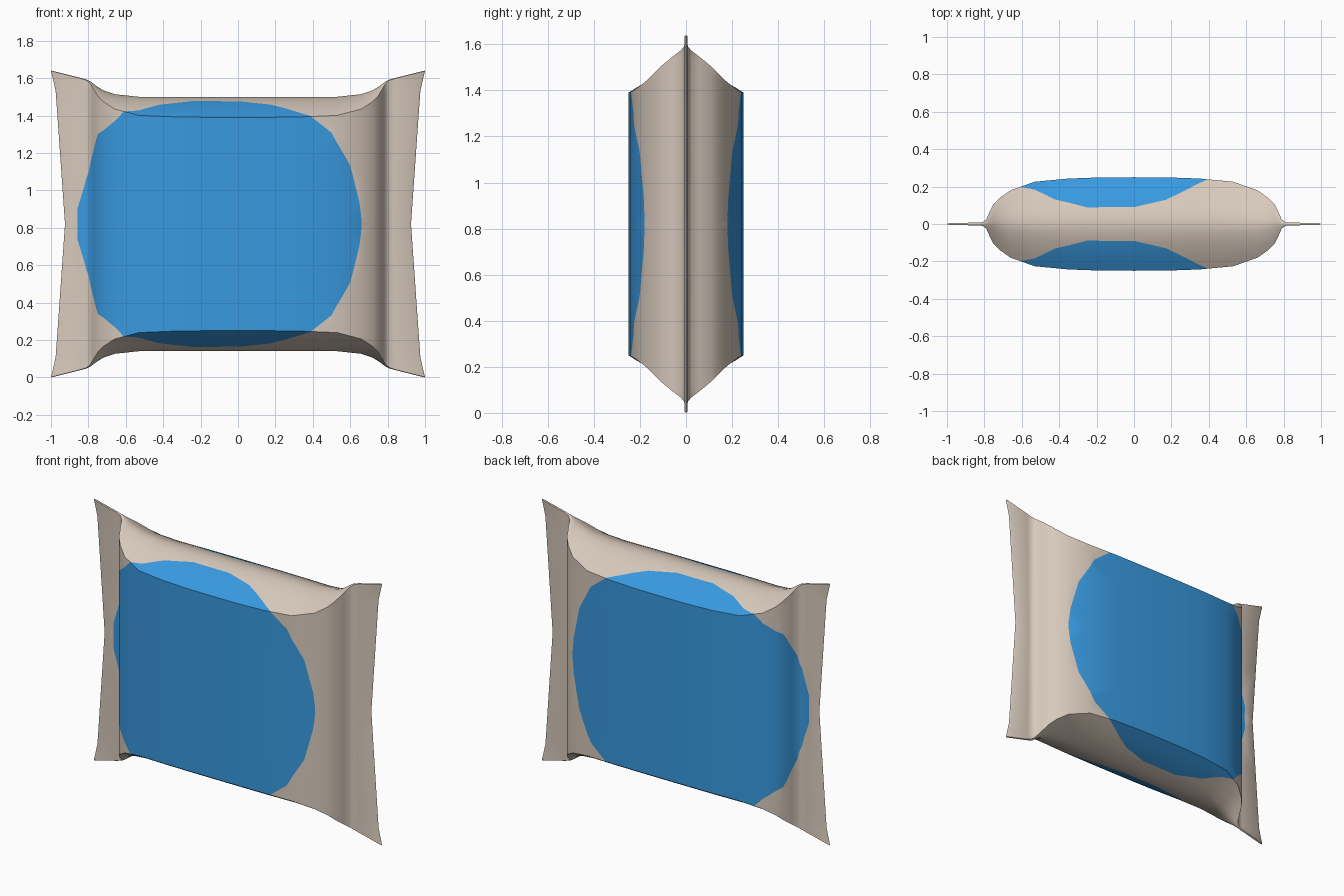
import bpy, bmesh, math
from mathutils import Vector

if "Cube" in bpy.data.objects:
    bpy.data.objects.remove(bpy.data.objects["Cube"])

# Stations along half the length: x, half thickness, half height
STATIONS = [(0, .25, .68), (.18, .249, .68), (.35, .243, .68), (.53, .226, .68),
            (.66, .18, .694), (.72, .138, .715), (.75, .108, .733), (.775, .058, .752),
            (.79, .024, .763), (.81, .010, .772), (.84, .007, .781), (.99, .006, .818),
            (1.0, 0, .82)]
CORNER = .7      # panel coordinate where the broad face folds into the side
MID_Z = .82
# Upper half of the printed patch in flat panel coordinates (x, v)
PATCH = [(.66, .03), (.65, .13), (.6, .365), (.5, .59), (.38, .71), (.25, .796),
         (.17, .844), (0, .892), (-.25, .892), (-.42, .835), (-.61, .70),
         (-.75, .49), (-.775, .37), (-.80, .25), (-.835, .165), (-.888, .07)]


def lerp_table(x, table):
    for a, b in zip(table, table[1:]):
        if x <= b[0] + 1e-7:
            t = (x - a[0]) / (b[0] - a[0])
            return [p + (q - p) * t for p, q in zip(a, b)][1:]
    return table[-1][1:]


def inflate(x, v):
    """Map a flat panel point to the front surface of the filled bag."""
    half, height = lerp_table(abs(x), STATIONS)
    drop = .44 * half
    a = abs(v)
    if a <= CORNER:
        y, z = half, a / CORNER * (height - drop)
    else:
        f = max(0, 1 - (a - CORNER) / (1 - CORNER))
        y, z = half * f, height - drop * f ** 1.5
    if abs(x) > .81:         # concave ends of the flat seals
        end = lerp_table(min(1, z / height), [(0, .925), (.87, .975), (1, 1)])[0]
        x = math.copysign(.81 + (abs(x) - .81) * (end - .81) / .19, x)
    return Vector((x, -y, MID_Z + math.copysign(z, v)))


def inside(p, poly):
    hit = False
    for (ax, ay), (bx, by) in zip(poly, poly[1:] + poly[:1]):
        if (ay > p.y) != (by > p.y) and p.x < ax + (p.y - ay) * (bx - ax) / (by - ay):
            hit = not hit
    return hit


def material(name, color):
    m = bpy.data.materials.new(name)
    m.diffuse_color = (*color, 1)
    m.use_nodes = True
    m.node_tree.nodes["Principled BSDF"].inputs["Base Color"].default_value = m.diffuse_color
    return m


# Flat panel grid
half_x = [s[0] for s in STATIONS]
xs = [-x for x in reversed(half_x[1:])] + half_x
half_v = [0, .15, .3, .45, .55, .61, .66, .7, .74, .79, .84, .89, .94, 1]
vs = [-v for v in reversed(half_v[1:])] + half_v
bm = bmesh.new()
grid = [[bm.verts.new((x, v, 0)) for v in vs] for x in xs]
for i in range(len(xs) - 1):
    for j in range(len(vs) - 1):
        bm.faces.new((grid[i][j], grid[i + 1][j], grid[i + 1][j + 1], grid[i][j + 1]))

# Cut the patch outline into the panel
outline = PATCH + [(x, -v) for x, v in reversed(PATCH)]
for a, b in zip(outline, outline[1:] + outline[:1]):
    lo = (min(a[0], b[0]) - 1e-4, min(a[1], b[1]) - 1e-4)
    hi = (max(a[0], b[0]) + 1e-4, max(a[1], b[1]) + 1e-4)
    faces = [f for f in bm.faces if all(
        min(w.co[k] for w in f.verts) < hi[k] and max(w.co[k] for w in f.verts) > lo[k]
        for k in (0, 1))]
    geom = faces + list({e for f in faces for e in f.edges}) + list({w for f in faces for w in f.verts})
    bmesh.ops.bisect_plane(bm, geom=geom, dist=1e-5, plane_co=(a[0], a[1], 0),
                           plane_no=(b[1] - a[1], a[0] - b[0], 0))
for f in bm.faces:
    f.material_index = int(inside(f.calc_center_median(), outline))
bmesh.ops.triangulate(bm, faces=[f for f in bm.faces if len(f.verts) > 4])

# Inflate the panel, then mirror it for the back
for w in bm.verts:
    w.co = inflate(w.co.x, w.co.y)
back = bmesh.ops.duplicate(bm, geom=bm.verts[:] + bm.edges[:] + bm.faces[:])["geom"]
for g in back:
    if isinstance(g, bmesh.types.BMVert):
        g.co.y = -g.co.y
bmesh.ops.remove_doubles(bm, verts=bm.verts[:], dist=1e-5)
bmesh.ops.recalc_face_normals(bm, faces=bm.faces[:])

mesh = bpy.data.meshes.new("pillow_bag")
bm.to_mesh(mesh)
bm.free()
mesh.materials.append(material("warm beige wrapper", (.68, .585, .50)))
mesh.materials.append(material("blue print", (.04, .32, .74)))
bag = bpy.data.objects.new("pillow_bag", mesh)
bpy.context.collection.objects.link(bag)
bpy.context.view_layer.objects.active = bag
bag.select_set(True)
bpy.ops.object.shade_smooth_by_angle(angle=math.radians(48))
